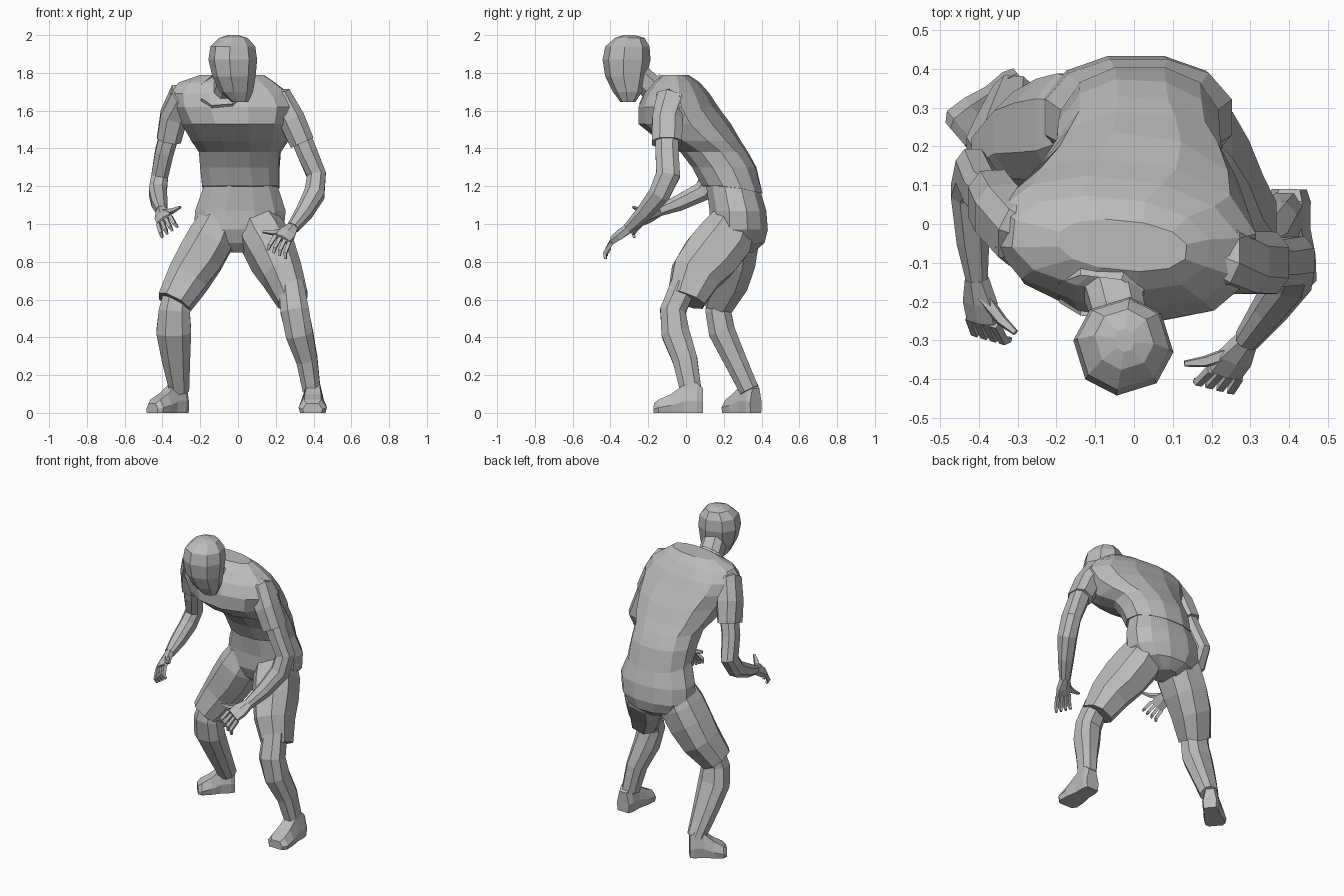
import bpy, bmesh, math
from mathutils import Vector

cube = bpy.data.objects.get("Cube")
if cube:
    bpy.data.objects.remove(cube, do_unlink=True)

clay = bpy.data.materials.new("plain_grey")
clay.use_nodes = True
GREY = (.5, .5, .5, 1)
clay.diffuse_color = GREY
clay.node_tree.nodes["Principled BSDF"].inputs["Base Color"].default_value = GREY


def skin_rings(name, rings, caps=True):
    """Bridge successive rings of points into one flat shaded object."""
    bm = bmesh.new()
    loops = [[bm.verts.new(point) for point in ring] for ring in rings]
    count = len(loops[0])
    for lower, upper in zip(loops, loops[1:]):
        for i in range(count):
            j = (i + 1) % count
            bm.faces.new((lower[i], lower[j], upper[j], upper[i]))
    if caps:
        bm.faces.new(loops[0])
        bm.faces.new(loops[-1])
    bmesh.ops.recalc_face_normals(bm, faces=bm.faces)
    mesh = bpy.data.meshes.new(name)
    bm.to_mesh(mesh)
    bm.free()
    mesh.materials.append(clay)
    obj = bpy.data.objects.new(name, mesh)
    bpy.context.collection.objects.link(obj)


def outline(sides, power):
    """Slightly boxy unit ellipse."""
    for i in range(sides):
        a = 2 * math.pi * (i + .5) / sides
        c, s = math.cos(a), math.sin(a)
        yield (math.copysign(abs(c) ** power, c), math.copysign(abs(s) ** power, s))


def stack(name, rows, sides=12, tail=0):
    """Level slices: height, front, back, right, left, yaw. Tail drops the lowest back edge."""
    rings = []
    for k, (z, front, back, right, left, yaw) in enumerate(rows):
        ring = []
        for u, v in outline(sides, .9):
            x, y = u * (left - right) / 2, v * (back - front) / 2
            drop = tail * max(v, 0) if k == 0 else 0
            ring.append(((left + right) / 2 + x * math.cos(yaw) - y * math.sin(yaw),
                         (front + back) / 2 + x * math.sin(yaw) + y * math.cos(yaw),
                         z - drop))
        rings.append(ring)
    skin_rings(name, rings)


def limb(name, path, sides=8, hint=(1, 0, 0), caps=True):
    """Tube along a path of (x, y, z, half width, half depth)."""
    points = [Vector(p[:3]) for p in path]
    rings = []
    for i, (*_, wide, deep) in enumerate(path):
        along = (points[min(i + 1, len(path) - 1)] - points[max(i - 1, 0)]).normalized()
        across = Vector(hint)
        across = (across - along * across.dot(along)).normalized()
        other = along.cross(across)
        rings.append([points[i] + across * u * wide + other * v * deep
                      for u, v in outline(sides, .8)])
    skin_rings(name, rings, caps)


def foot(name, heel, toe, width):
    """Wedge shoe made of upright slices from heel to toe."""
    heel, toe = Vector((*heel, 0)), Vector((*toe, 0))
    side = (toe - heel).normalized().cross(Vector((0, 0, 1))) * width
    rings = []
    for t, w, h in ((0, .6, .13), (.12, .75, .16), (.38, .75, .15), (.65, .95, .1), (.9, 1, .07), (1, .7, .05)):
        base = heel.lerp(toe, t)
        rings.append([base + side * w * s + Vector((0, 0, h * f))
                      for s, f in ((-.9, 0), (-1, .4), (-.6, 1), (.6, 1), (1, .4), (.9, 0))])
    skin_rings(name, rings)


def hand(side, wrist, knuckle, spread, tip, thumb):
    """Palm, four curled fingers and a thumb."""
    wrist, knuckle, spread, tip, thumb = map(Vector, (wrist, knuckle, spread, tip, thumb))
    middle = wrist.lerp(knuckle, .55)
    limb(side + "_palm", [(*wrist, .03, .028), (*middle, .05, .026), (*knuckle, .048, .02)], 6, spread)
    for i in range(4):
        offset = spread * (i - 1.5)
        root, end = knuckle + offset, tip + offset * 1.3
        bend = root.lerp(end, .5) + (knuckle - wrist) * .22
        limb(f"{side}_finger_{i + 1}", [(*root, .013, .014), (*bend, .012, .013), (*end, .007, .008)], 4, spread)
    base = wrist.lerp(knuckle, .3)
    bend = base.lerp(thumb, .6) + (knuckle - wrist) * .1
    limb(side + "_thumb", [(*base, .022, .02), (*bend, .015, .015), (*thumb, .008, .008)], 5, (0, 0, 1))


# Trunk: shorts seat and shirt, twisting towards the shoulders
stack("shorts_seat", [
    (.85, .2, .36, -.07, .07, 0),
    (.9, .15, .42, -.18, .19, 0),
    (.97, .12, .438, -.24, .25, 0),
    (1.07, .12, .43, -.235, .26, 0),
    (1.22, .1, .385, -.18, .21, 0)])
stack("shirt", [
    (1.2, .08, .41, -.195, .225, 0),
    (1.3, .03, .375, -.205, .225, -.05),
    (1.38, -.03, .33, -.21, .23, -.08),
    (1.44, -.14, .29, -.25, .27, -.1),
    (1.53, -.25, .235, -.3, .3, -.14),
    (1.62, -.245, .165, -.355, .32, -.14),
    (1.69, -.215, .12, -.365, .28, -.12),
    (1.75, -.17, .07, -.32, .2, -.1),
    (1.79, -.12, .01, -.2, .14, -.1)], tail=.04)

# Neck, open collar and head
limb("neck", [(-.07, -.1, 1.66, .09, .08), (-.05, -.19, 1.73, .075, .07), (-.03, -.28, 1.81, .07, .07)])
limb("collar", [(-.075, -.13, 1.67, .14, .12), (-.085, -.19, 1.71, .115, .1)], caps=False)
stack("head", [
    (1.645, -.345, -.27, -.035, .055, .3),
    (1.7, -.385, -.235, -.095, .08, .3),
    (1.78, -.425, -.21, -.135, .092, .3),
    (1.87, -.44, -.19, -.155, .1, .3),
    (1.94, -.425, -.195, -.145, .09, .3),
    (1.985, -.375, -.22, -.1, .05, .3),
    (2, -.33, -.27, -.05, 0, .3)], 8)

# Left arm, reaching lower
limb("left_sleeve", [
    (.13, -.06, 1.67, .05, .06), (.225, -.08, 1.645, .08, .09),
    (.285, -.1, 1.55, .075, .085), (.34, -.1, 1.43, .07, .085)])
limb("left_arm", [
    (.31, -.1, 1.52, .06, .065), (.365, -.1, 1.38, .058, .065), (.415, -.095, 1.26, .054, .068),
    (.405, -.14, 1.16, .057, .06), (.35, -.22, 1.06, .047, .047), (.29, -.3, .98, .033, .032)])
hand("left", (.29, -.3, .98), (.235, -.385, .92), (.024, -.006, -.012), (.205, -.415, .838), (.13, -.36, .96))

# Right arm, drawn back at the elbow
limb("right_sleeve", [
    (-.2, -.04, 1.68, .05, .06), (-.295, -.02, 1.665, .085, .09),
    (-.34, .025, 1.57, .077, .087), (-.365, .06, 1.45, .068, .087)])
limb("right_arm", [
    (-.35, .05, 1.52, .055, .06), (-.39, .085, 1.38, .052, .06), (-.415, .135, 1.25, .048, .062),
    (-.425, .085, 1.17, .05, .055), (-.415, -.04, 1.11, .045, .045), (-.405, -.14, 1.07, .03, .03)])
hand("right", (-.405, -.14, 1.07), (-.39, -.25, 1.02), (-.021, .006, -.014), (-.36, -.285, .955), (-.305, -.28, 1.09))

# Left leg, stepping forward
limb("left_shorts_leg", [
    (.1, .26, 1.02, .11, .12), (.14, .205, .92, .13, .155), (.185, .13, .83, .128, .158),
    (.235, .05, .73, .112, .14), (.29, 0, .6, .088, .105)])
limb("left_shin", [
    (.28, -.01, .68, .07, .075), (.3, -.07, .54, .08, .072), (.325, -.055, .42, .077, .08),
    (.365, -.005, .28, .06, .07), (.39, .025, .12, .05, .06)])
foot("left_foot", (.4, .09), (.395, -.17), .075)

# Right leg, set back and turned out
limb("right_shorts_leg", [
    (-.1, .26, 1.02, .11, .12), (-.145, .25, .92, .13, .145), (-.2, .24, .82, .13, .14),
    (-.265, .22, .71, .118, .125), (-.34, .165, .58, .095, .095)])
limb("right_shin", [
    (-.32, .19, .66, .07, .07), (-.337, .17, .54, .088, .072), (-.34, .19, .43, .098, .075),
    (-.328, .255, .29, .08, .065), (-.31, .335, .12, .055, .055)])
foot("right_foot", (-.285, .37), (-.455, .225), .068)
